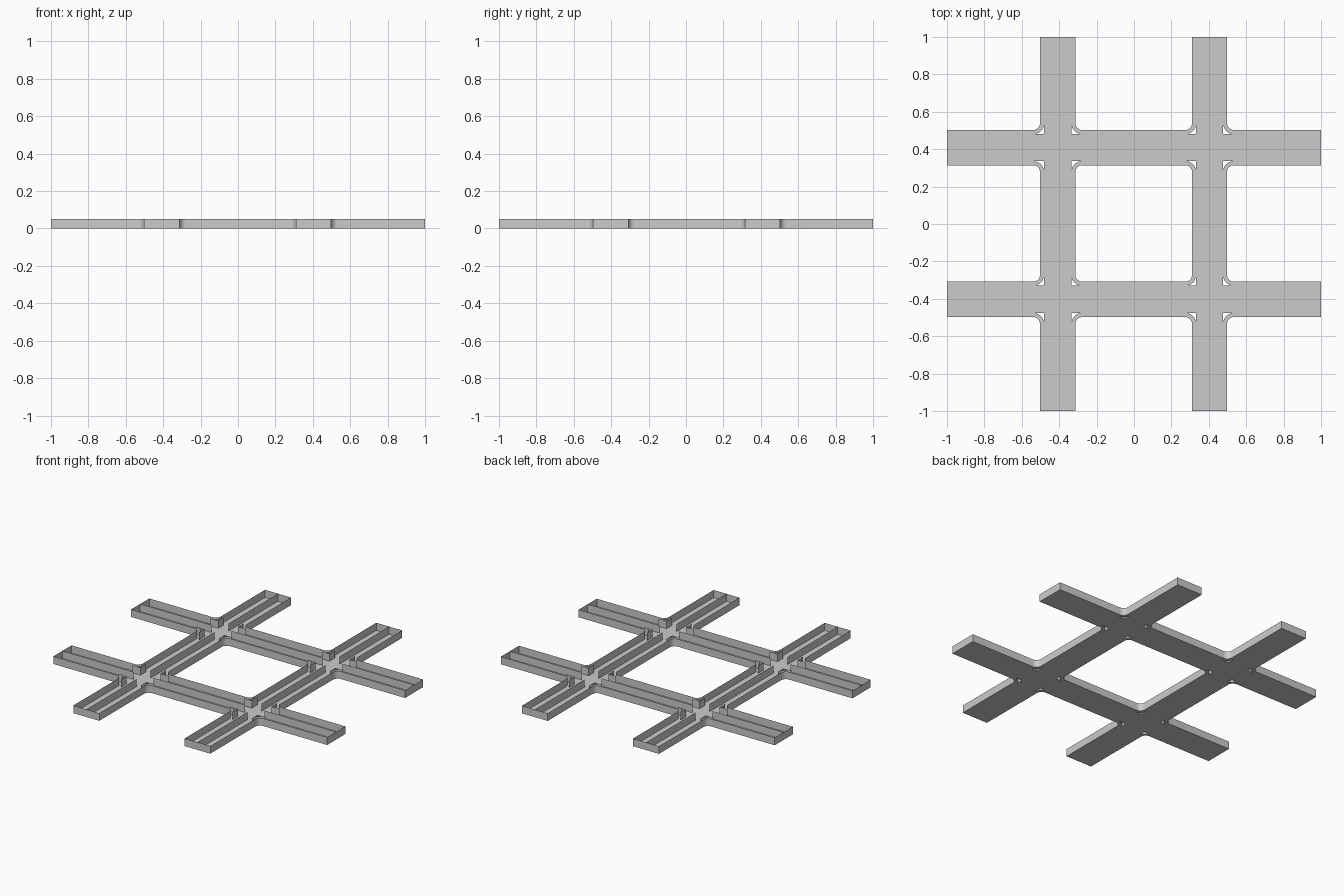
import bpy, bmesh, math

if "Cube" in bpy.data.objects:
    bpy.data.objects.remove(bpy.data.objects["Cube"])

XS = (-0.503, -0.313, 0.310, 0.498)   # road edges across x
YS = (-0.498, -0.308, 0.314, 0.503)   # road edges across y
H, R, T, N = 0.05, 0.035, 0.022, 8    # wall height, fillet radius, kerb width, arc steps


def finish(name, bm):
    me = bpy.data.meshes.new(name)
    bm.to_mesh(me)
    bm.free()
    ob = bpy.data.objects.new(name, me)
    bpy.context.collection.objects.link(ob)
    return ob


def path(bm, pts):
    vs = [bm.verts.new((x, y, 0)) for x, y in pts]
    for a, b in zip(vs, vs[1:]):
        bm.edges.new((a, b))


def raise_walls(bm, edges):
    res = bmesh.ops.extrude_edge_only(bm, edges=edges)
    verts = [g for g in res["geom"] if isinstance(g, bmesh.types.BMVert)]
    bmesh.ops.translate(bm, verts=verts, vec=(0, 0, H))


def arc(cx, cy, dx, dy, r):
    return [(cx - dx * r * math.cos(t), cy - dy * r * math.sin(t))
            for t in (math.pi / 2 * i / N for i in range(N + 1))]


# Open-topped tray: outline of the crossing roads
bm = bmesh.new()
for lines, across, swap in ((XS, YS, False), (YS, XS, True)):
    fix = lambda pts: [(b, a) if swap else (a, b) for a, b in pts]
    spans = ((-1, across[0] - R), (across[1] + R, across[2] - R), (across[3] + R, 1))
    for x in lines:
        for a, b in spans:
            path(bm, fix([(x, a), (x, b)]))
    for i in (0, 2):
        for end in (-1, 1):
            path(bm, fix([(lines[i], end), (lines[i + 1], end)]))

# Rounded corners, each with a pointed opening behind the kerb
for i, x in enumerate(XS):
    for j, y in enumerate(YS):
        dx, dy = (1 if i % 2 else -1), (1 if j % 2 else -1)
        cx, cy = x + dx * R, y + dy * R
        path(bm, arc(cx, cy, dx, dy, R))
        hole = arc(cx, cy, dx, dy, R + T)
        path(bm, hole + [(x - dx * T, y - dy * T), hole[0]])

bmesh.ops.remove_doubles(bm, verts=bm.verts[:], dist=1e-5)
rim = bm.edges[:]
bmesh.ops.triangle_fill(bm, edges=rim, use_beauty=True, normal=(0, 0, 1))
raise_walls(bm, [e for e in bm.edges if len(e.link_faces) == 1])
bmesh.ops.recalc_face_normals(bm, faces=bm.faces[:])
tray = finish("road_tray", bm)
bpy.context.view_layer.objects.active = tray
tray.select_set(True)
bpy.ops.object.shade_smooth_by_angle(angle=math.radians(30))

# Thin centre dividers, interrupted at the junctions
for name, lines, across, swap in (("divider_along_y", XS, YS, False),
                                  ("divider_along_x", YS, XS, True)):
    bm = bmesh.new()
    for i in (0, 2):
        mid = (lines[i] + lines[i + 1]) / 2
        for a, b in ((-1, across[0] + T), (across[1] - T, across[2] + T), (across[3] - T, 1)):
            pts = [(mid, a), (mid, b)]
            path(bm, [(q, p) for p, q in pts] if swap else pts)
    raise_walls(bm, bm.edges[:])
    finish(name, bm)
